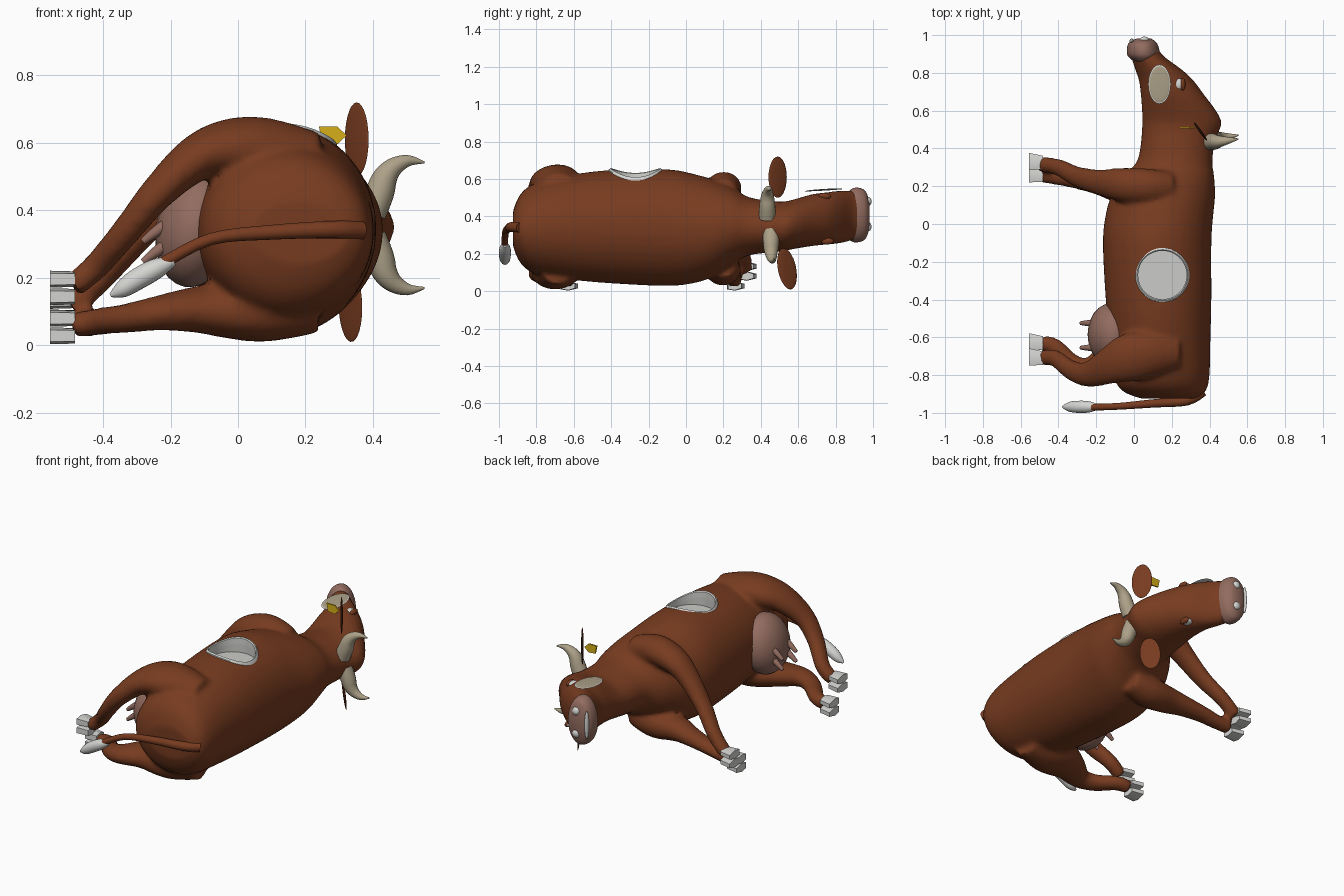
import bpy, bmesh, math
from mathutils import Vector, Matrix

if "Cube" in bpy.data.objects:
    bpy.data.objects.remove(bpy.data.objects["Cube"])


def material(name, r, g, b):
    m = bpy.data.materials.new(name)
    m.use_nodes = True
    m.diffuse_color = (r, g, b, 1)
    m.node_tree.nodes["Principled BSDF"].inputs["Base Color"].default_value = (r, g, b, 1)
    return m


BROWN = material("brown hide", .185, .044, .014)
WHITE = material("off white", .66, .66, .64)
PINK = material("dusky pink", .29, .15, .115)
HORN = material("horn tan", .42, .36, .25)
GOLD = material("tag yellow", .68, .43, .01)
GREY = material("window grey", .6, .6, .58)
parts = []


def finish(name, bm, mat):
    bmesh.ops.recalc_face_normals(bm, faces=bm.faces)
    mesh = bpy.data.meshes.new(name)
    bm.to_mesh(mesh)
    bm.free()
    mesh.materials.append(mat)
    ob = bpy.data.objects.new(name, mesh)
    bpy.context.collection.objects.link(ob)
    parts.append(ob)
    return ob


def skin(bm, rings, loop=False):
    """Bridge equal rings of points; cap the ends unless looped."""
    vs = [[bm.verts.new(p) for p in ring] for ring in rings]
    n = len(vs[0])
    for a, b in zip(vs, vs[1:] + vs[:1] if loop else vs[1:]):
        for i in range(n):
            j = (i + 1) % n
            bm.faces.new((a[i], a[j], b[j], b[i]))
    if not loop:
        bm.faces.new(vs[0])
        bm.faces.new(vs[-1])


def smooth_rows(rows, steps=4):
    """Catmull-Rom interpolation of number rows."""
    pts = [Vector(r) for r in rows]
    pts = [pts[0]] + pts + [pts[-1]]
    out = []
    for a, b, c, d in zip(pts, pts[1:], pts[2:], pts[3:]):
        for k in range(steps):
            t = k / steps
            out.append(b + (c - a) * (t / 2) + (a * 2 - b * 5 + c * 4 - d) * (t * t / 2)
                       + (b * 3 - a - c * 3 + d) * (t ** 3 / 2))
    return out + [pts[-1]]


def loft(bm, rows, n=40):
    """Rows are y, low x, high x, low z, high z."""
    rings = []
    for y, x0, x1, z0, z1 in smooth_rows(rows):
        angles = [math.tau * i / n for i in range(n)]
        rings.append([((x0 + x1) / 2 + (x1 - x0) / 2 * math.cos(a), y,
                       (z0 + z1) / 2 + (z1 - z0) / 2 * math.sin(a)) for a in angles])
    skin(bm, rings)


def tube(bm, rows, n=16):
    """Rows are x, y, z, radius, and optionally a second radius along y."""
    rows = smooth_rows(rows)
    rings = []
    for i, row in enumerate(rows):
        point = Vector(row[:3])
        tangent = Vector((rows[min(i + 1, len(rows) - 1)] - rows[max(i - 1, 0)])[:3])
        u = tangent.cross(Vector((0, 1, .1))).normalized()
        v = tangent.cross(u).normalized()
        rings.append([point + u * row[3] * math.cos(math.tau * k / n)
                      + v * row[-1] * math.sin(math.tau * k / n) for k in range(n)])
    skin(bm, rings)


def tube_part(name, rows, mat):
    bm = bmesh.new()
    tube(bm, rows)
    return finish(name, bm, mat)


def ball(name, loc, size, mat, rot=Matrix()):
    bm = bmesh.new()
    bmesh.ops.create_uvsphere(bm, u_segments=24, v_segments=14, radius=1,
                              matrix=Matrix.Translation(loc) @ rot @ Matrix.Diagonal((*size, 1)))
    return finish(name, bm, mat)


# Trunk, neck and head in one loft
hide = bmesh.new()
loft(hide, [(-.925, .04, .33, .24, .43), (-.885, -.06, .38, .15, .52), (-.8, -.11, .4, .09, .58),
            (-.6, -.13, .405, .06, .625), (-.4, -.15, .41, .042, .648), (-.1, -.165, .41, .028, .652),
            (.05, -.15, .42, .045, .625), (.15, -.12, .43, .08, .595), (.25, -.06, .425, .145, .555),
            (.33, .015, .415, .19, .505), (.45, .038, .432, .207, .483), (.53, .042, .465, .217, .48),
            (.6, .042, .435, .23, .498), (.68, .036, .375, .242, .52), (.76, .026, .315, .25, .53),
            (.82, .006, .25, .255, .538), (.89, -.015, .155, .272, .538), (.93, -.005, .128, .285, .525)])


# Legs: flattened sideways, sharing x and radii, with individual y and z
def leg(xs, ys, zs, flats, widths):
    tube(hide, list(zip(xs, ys, zs, flats, widths)))


HIND = (.23, .08, -.03, -.13, -.24, -.33, -.42, -.49)
HIND_FLAT = (.08, .09, .085, .068, .052, .044, .04, .038)
HIND_WIDE = (.09, .125, .13, .1, .07, .055, .046, .042)
FORE = (.2, .06, -.08, -.18, -.3, -.4, -.49)
FORE_FLAT = (.07, .085, .07, .054, .043, .04, .037)
FORE_WIDE = (.075, .095, .088, .07, .056, .046, .042)
leg(HIND, (-.68, -.69, -.71, -.75, -.795, -.775, -.71, -.71),
    (.55, .585, .585, .55, .45, .34, .235, .175), HIND_FLAT, HIND_WIDE)
leg(HIND, (-.68, -.69, -.7, -.73, -.775, -.74, -.65, -.63),
    (.115, .1, .105, .105, .095, .08, .07, .058), HIND_FLAT, HIND_WIDE)
leg(FORE, (.2, .2, .21, .22, .25, .3, .315), (.53, .555, .525, .445, .315, .205, .115), FORE_FLAT, FORE_WIDE)
leg(FORE, (.2, .2, .2, .22, .24, .25, .26), (.14, .115, .115, .105, .088, .07, .058), FORE_FLAT, FORE_WIDE)
body = finish("body", hide, BROWN)

# Blend legs into the trunk, then cut the round side window
RX, RY, RR = .15, -.27, .147
bm = bmesh.new()
bmesh.ops.create_cone(bm, cap_ends=True, segments=48, radius1=.13, radius2=.13, depth=.3,
                      matrix=Matrix.Translation((RX, RY, .715)))
cutter = finish("window_cutter", bm, GREY)
cutter.hide_render = True
remesh = body.modifiers.new("blend", 'REMESH')
remesh.mode, remesh.voxel_size = 'VOXEL', .014
relax = body.modifiers.new("relax", 'SMOOTH')
relax.factor, relax.iterations = .5, 8
cut = body.modifiers.new("window", 'BOOLEAN')
cut.object, cut.operation, cut.solver = cutter, 'DIFFERENCE', 'EXACT'
cut.material_mode = 'TRANSFER'
deps = bpy.context.evaluated_depsgraph_get()
done = bpy.data.meshes.new_from_object(body.evaluated_get(deps), depsgraph=deps)
body.modifiers.clear()
body.data = done
parts.remove(cutter)
bpy.data.objects.remove(cutter)


# Window rim following the curve of the flank
def rim_ring(r, lift):
    ring = []
    for k in range(48):
        a = math.tau * k / 48
        x = RX + r * math.cos(a)
        z = .343 + .305 * math.sqrt(1 - ((x - .13) / .285) ** 2)
        ring.append((x, RY + r * math.sin(a), z + lift))
    return ring


bm = bmesh.new()
skin(bm, [rim_ring(RR, -.02), rim_ring(RR - .004, .004), rim_ring(.134, .01),
          rim_ring(.128, .004), rim_ring(.128, -.03)], loop=True)
finish("window_rim", bm, WHITE)

# Muzzle, nostrils and mouth
bm = bmesh.new()
loft(bm, [(.86, 0, .11, .29, .52), (.89, -.033, .135, .264, .55), (.93, -.037, .132, .264, .552),
          (.962, -.025, .118, .283, .532), (.982, .015, .09, .34, .475)])
finish("muzzle", bm, PINK)
for side, z in (("left", .48), ("right", .345)):
    ball(side + "_nostril", (.055, .975, z), (.024, .017, .024), WHITE)
ball("mouth", (-.012, .968, .41), (.012, .014, .085), WHITE)

# Eyes with brown lids toward the brow, and the cheek patch
for side, z, y in (("left", .508, .74), ("right", .268, .755)):
    ball(side + "_eye", (.238, y, z), (.028, .03, .016), WHITE)
    ball(side + "_eyelid", (.258, y, z), (.014, .034, .018), BROWN)
tilt = Matrix.Rotation(.06, 4, 'X')
ball("cheek_patch_edge", (.135, .74, .541), (.06, .104, .003), WHITE, tilt)
ball("cheek_patch", (.135, .74, .543), (.054, .096, .004), HORN, tilt)

# Ears: thin leaves set across the head
turn = Matrix.Rotation(-.95, 4, 'Z')
ball("left_ear", (.352, .49, .61), (.06, .007, .11), BROWN, turn)
ball("right_ear", (.333, .54, .12), (.06, .007, .112), BROWN, Matrix.Rotation(.2, 4, 'X') @ turn)

# Ear tag: five-sided plate
bm = bmesh.new()
outline = [(.24, .648), (.295, .648), (.322, .622), (.295, .596), (.25, .6)]
skin(bm, [[(x, y, z) for x, z in outline] for y in (.505, .514)])
finish("ear_tag", bm, GOLD)

# Horns sweeping sideways and then up
for side, s, z, y in (("left", 1, .452, .435), ("right", -1, .26, .455)):
    tube_part(side + "_horn", [(.395, y, z - s * .06, .045), (.42, y, z, .043), (.436, y, z + s * .045, .037),
                               (.463, y + .003, z + s * .077, .028), (.505, y + .008, z + s * .095, .017),
                               (.553, y + .015, z + s * .09, .003)], HORN)

# Udder leaning down to a cluster of stubby teats
ball("udder", (-.125, -.585, .345), (.118, .165, .175), PINK, Matrix.Rotation(.2, 4, 'Y'))
for y in (-.525, -.655):
    for z in (.275, .335):
        tube_part("teat", [(-.2, y, z + .03, .02), (-.245, y, z, .016), (-.282, y, z - .028, .01)], PINK)

# Tail and tuft
tube_part("tail", [(.365, -.885, .34, .028), (.28, -.935, .343, .026), (.1, -.95, .335, .022),
                   (-.08, -.965, .315, .018), (-.22, -.97, .245, .018)], BROWN)
tube_part("tail_tuft", [(-.19, -.968, .25, .014), (-.24, -.968, .228, .03), (-.3, -.968, .195, .032),
                        (-.345, -.968, .165, .025), (-.378, -.968, .148, .006)], WHITE)

# Cloven hooves: two six-sided wedge claws per foot
for name, y, z in (("left_hind", -.71, .17), ("right_hind", -.63, .054),
                   ("left_fore", .325, .107), ("right_fore", .26, .054)):
    for s in (-1, 1):
        bm = bmesh.new()
        zc = z + s * .026
        skin(bm, [[(x, y + b, zc - t * .7), (x, y, zc - t), (x, y + f, zc - t * .5),
                   (x, y + f, zc + t * .5), (x, y, zc + t), (x, y + b, zc + t * .7)]
                  for x, b, f, t in ((-.483, -.036, .036, .023), (-.557, -.04, .052, .025))])
        finish(name + "_claw", bm, WHITE)

# Smooth shading with sharp edges kept
bpy.ops.object.select_all(action='DESELECT')
for ob in parts:
    ob.select_set(True)
bpy.context.view_layer.objects.active = body
bpy.ops.object.shade_smooth_by_angle(angle=math.radians(40))
